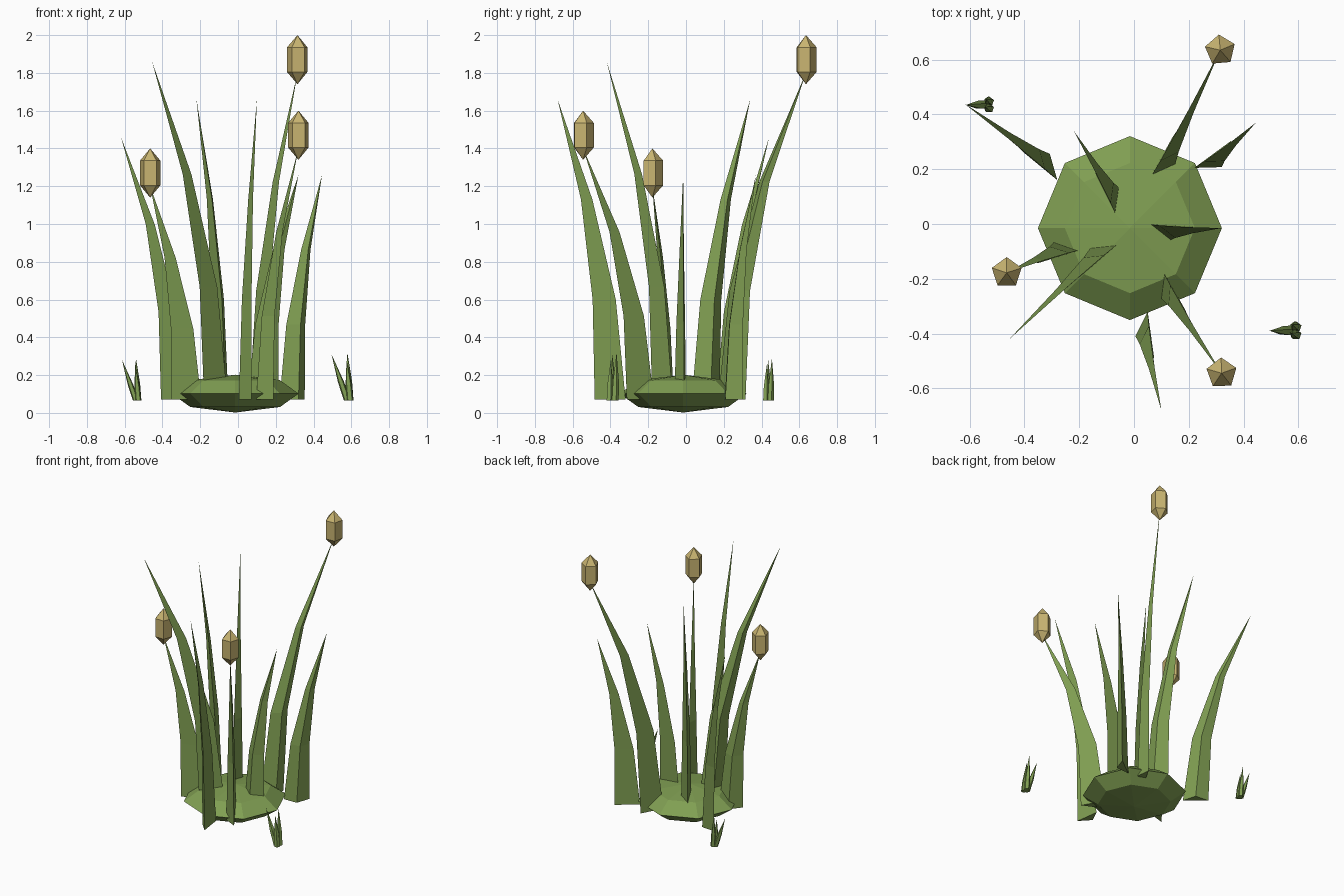
import bpy, bmesh, math
from mathutils import Vector

if "Cube" in bpy.data.objects:
    bpy.data.objects.remove(bpy.data.objects["Cube"])


def material(name, rgb):
    m = bpy.data.materials.new(name)
    m.diffuse_color = (*rgb, 1.0)
    m.use_nodes = True
    m.node_tree.nodes["Principled BSDF"].inputs["Base Color"].default_value = m.diffuse_color
    return m


GREEN = material("leaf green", (0.216, 0.345, 0.085))
TAN = material("seed tan", (0.578, 0.456, 0.165))


def loft(name, rings, mat):
    """Flat-shaded skin through rings of points; a one-point ring is a tip."""
    bm = bmesh.new()
    vs = [[bm.verts.new(p) for p in ring] for ring in rings]
    n = max(len(r) for r in vs)
    for a, b in zip(vs, vs[1:]):
        for i in range(n):
            j = (i + 1) % n
            quad = [a[i % len(a)], a[j % len(a)], b[j % len(b)], b[i % len(b)]]
            bm.faces.new(list(dict.fromkeys(quad)))
    for end in (vs[0], vs[-1]):
        if len(end) > 2:
            bm.faces.new(end)
    bmesh.ops.recalc_face_normals(bm, faces=bm.faces)
    me = bpy.data.meshes.new(name)
    bm.to_mesh(me)
    bm.free()
    me.materials.append(mat)
    ob = bpy.data.objects.new(name, me)
    bpy.context.collection.objects.link(ob)
    return ob


def circle(c, r, n, turn=0.0):
    return [Vector((c[0] + r * math.cos(turn + math.tau * i / n),
                    c[1] + r * math.sin(turn + math.tau * i / n), c[2])) for i in range(n)]


def ball(name, c, r, h, sides, bands, turn, mat):
    """Low-poly globe with pointed poles."""
    rings = [[Vector((c[0], c[1], c[2] - h))]]
    for k in range(1, bands):
        a = math.pi * k / bands
        rings.append(circle((c[0], c[1], c[2] - h * math.cos(a)), r * math.sin(a), sides, turn))
    rings.append([Vector((c[0], c[1], c[2] + h))])
    return loft(name, rings, mat)


def blade(name, inner, tip, length=0.165, thick=0.057, z0=0.07):
    """Three-sided leaf that bends outward and narrows to a point."""
    tip = Vector(tip)
    base = Vector((inner[0], inner[1], z0))
    out = tip - base
    out.z = 0
    out.normalize()
    side = Vector((out.y, -out.x, 0))
    tri = [Vector((0, 0, 0)), out * length, out * length / 2 + side * thick]
    mid = sum(tri, Vector()) / 3
    start = base + mid
    rings = []
    for t, s in ((0, 1), (1 / 3, 0.75), (2 / 3, 0.37)):
        c = start + (tip - start) * t * t
        c.z = z0 + (tip.z - z0) * t
        rings.append([c + (p - mid) * s for p in tri])
    rings.append([tip])
    return loft(name, rings, GREEN)


# Mossy mound
ball("mound", (-0.015, -0.015, 0.102), 0.336, 0.1, 8, 4, 0, GREEN)

# Leaves: inner base corner, tip
LEAVES = [
    ((0.22, 0.205), (0.445, 0.37, 1.26)),
    ((0.05, 0.0), (0.32, -0.015, 1.26)),
    ((0.05, -0.32), (0.10, -0.68, 1.66)),
    ((-0.055, -0.07), (-0.455, -0.42, 1.86)),
    ((-0.28, 0.16), (-0.62, 0.44, 1.46)),
    ((-0.065, 0.03), (-0.22, 0.34, 1.66)),
]
for i, (inner, tip) in enumerate(LEAVES):
    blade(f"leaf_{i + 1}", inner, tip)

# Stalks with seed heads: inner base corner, head centre, head turn
STALKS = [
    ((0.06, 0.17), (0.315, 0.635, 1.87), 95),
    ((0.105, -0.17), (0.32, -0.545, 1.47), 92),
    ((-0.195, -0.095), (-0.465, -0.178, 1.27), 90),
]
for i, (inner, head, turn) in enumerate(STALKS):
    blade(f"stalk_{i + 1}", inner, (head[0], head[1], head[2] - 0.07))
    ball(f"seed_head_{i + 1}", head, 0.066, 0.13, 5, 3, math.radians(turn), TAN)

# Small grass tufts: base centre, scale; blades: base offset, tip offset
TUFTS = [((-0.535, 0.435), 0.9), ((0.585, -0.39), 1.02)]
SPIKES = [
    ((-0.006, 0.0), (-0.088, 0.0, 0.24)),
    ((0.008, 0.014), (-0.006, 0.022, 0.25)),
    ((0.008, -0.014), (-0.010, -0.008, 0.21)),
]
for i, ((cx, cy), s) in enumerate(TUFTS):
    for j, ((bx, by), (tx, ty, tz)) in enumerate(SPIKES):
        rings = []
        for t, r in ((0, 0.019), (0.4, 0.017)):
            c = (cx + s * (bx + (tx - bx) * t), cy + s * (by + (ty - by) * t), 0.065 + s * tz * t)
            rings.append(circle(c, r * s, 5, 0.3))
        rings.append([Vector((cx + s * tx, cy + s * ty, 0.065 + s * tz))])
        loft(f"tuft_{i + 1}_spike_{j + 1}", rings, GREEN)
